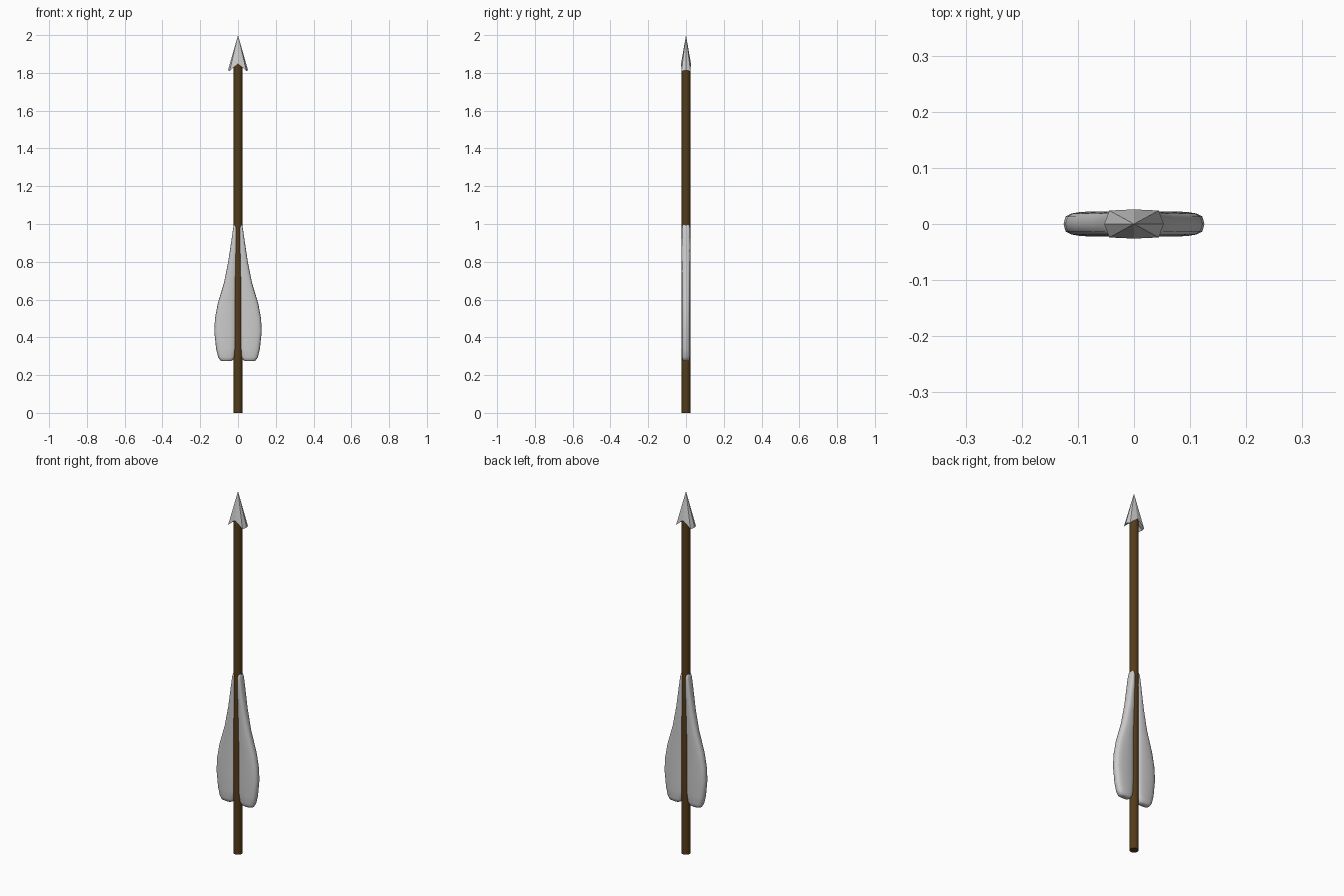
import bpy, bmesh, math

if "Cube" in bpy.data.objects:
    bpy.data.objects.remove(bpy.data.objects["Cube"])

def make_object(name, bm):
    bmesh.ops.recalc_face_normals(bm, faces=bm.faces)
    mesh = bpy.data.meshes.new(name)
    bm.to_mesh(mesh)
    bm.free()
    ob = bpy.data.objects.new(name, mesh)
    bpy.context.collection.objects.link(ob)
    return ob

def mirror(ob, x=True, y=False):
    m = ob.modifiers.new("mirror", 'MIRROR')
    m.use_axis = (x, y, False)

def smooth(ob, deg):
    bpy.ops.object.select_all(action='DESELECT')
    ob.select_set(True)
    bpy.context.view_layer.objects.active = ob
    bpy.ops.object.shade_smooth_by_angle(angle=math.radians(deg))

# Wooden shaft
bpy.ops.mesh.primitive_cylinder_add(vertices=16, radius=0.0225, depth=1.87, location=(0, 0, 0.935))
shaft = bpy.context.object
shaft.name = "shaft"
wood = bpy.data.materials.new("dark_wood")
wood.diffuse_color = (0.09, 0.045, 0.01, 1)
wood.use_nodes = True
wood.node_tree.nodes["Principled BSDF"].inputs["Base Color"].default_value = wood.diffuse_color
shaft.data.materials.append(wood)
smooth(shaft, 40)

# Barbed, faceted head: one quarter, mirrored on x and y
bm = bmesh.new()
tip, ridge, barb, edge, core = [bm.verts.new(c) for c in (
    (0, 0, 2.0), (0, 0.026, 1.85), (0.044, 0.024, 1.81), (0.053, 0, 1.813), (0, 0, 1.855))]
for f in ((tip, ridge, barb), (tip, barb, edge), (core, barb, ridge), (core, edge, barb)):
    bm.faces.new(f)
head = make_object("arrow_head", bm)
# orient outward
bm = bmesh.new()
bm.from_mesh(head.data)
if bm.faces[:][0].normal.y < 0:
    bmesh.ops.reverse_faces(bm, faces=bm.faces[:])
bm.to_mesh(head.data)
bm.free()
mirror(head, True, True)

# Feather: rounded sections (z, inner x, outer x, half thickness), lofted upwards
SECTIONS = [
    (0.274, 0.040, 0.080, 0.012), (0.279, 0.028, 0.095, 0.018), (0.295, 0.018, 0.105, 0.021),
    (0.34, 0.012, 0.116, 0.0225), (0.43, 0.010, 0.1255, 0.0225), (0.50, 0.010, 0.122, 0.0225),
    (0.58, 0.010, 0.107, 0.0225), (0.69, 0.010, 0.074, 0.0225), (0.80, 0.008, 0.052, 0.0225),
    (0.92, 0.006, 0.034, 0.0225), (0.975, 0.006, 0.026, 0.021), (0.993, 0.008, 0.022, 0.017),
    (0.999, 0.011, 0.018, 0.010)]
N = 16

def spow(v, p):
    return math.copysign(abs(v) ** p, v)

bm = bmesh.new()
rings = []
for z, xi, xo, t in SECTIONS:
    cx, rx = (xi + xo) / 2, (xo - xi) / 2
    rings.append([bm.verts.new((cx + rx * spow(math.cos(a), 0.8), t * spow(math.sin(a), 0.55), z))
                  for a in (2 * math.pi * i / N for i in range(N))])
for a, b in zip(rings, rings[1:]):
    for i in range(N):
        j = (i + 1) % N
        bm.faces.new((a[i], a[j], b[j], b[i]))
bm.faces.new(rings[0])
bm.faces.new(rings[-1])
feathers = make_object("feathers", bm)
smooth(feathers, 60)
mirror(feathers)
